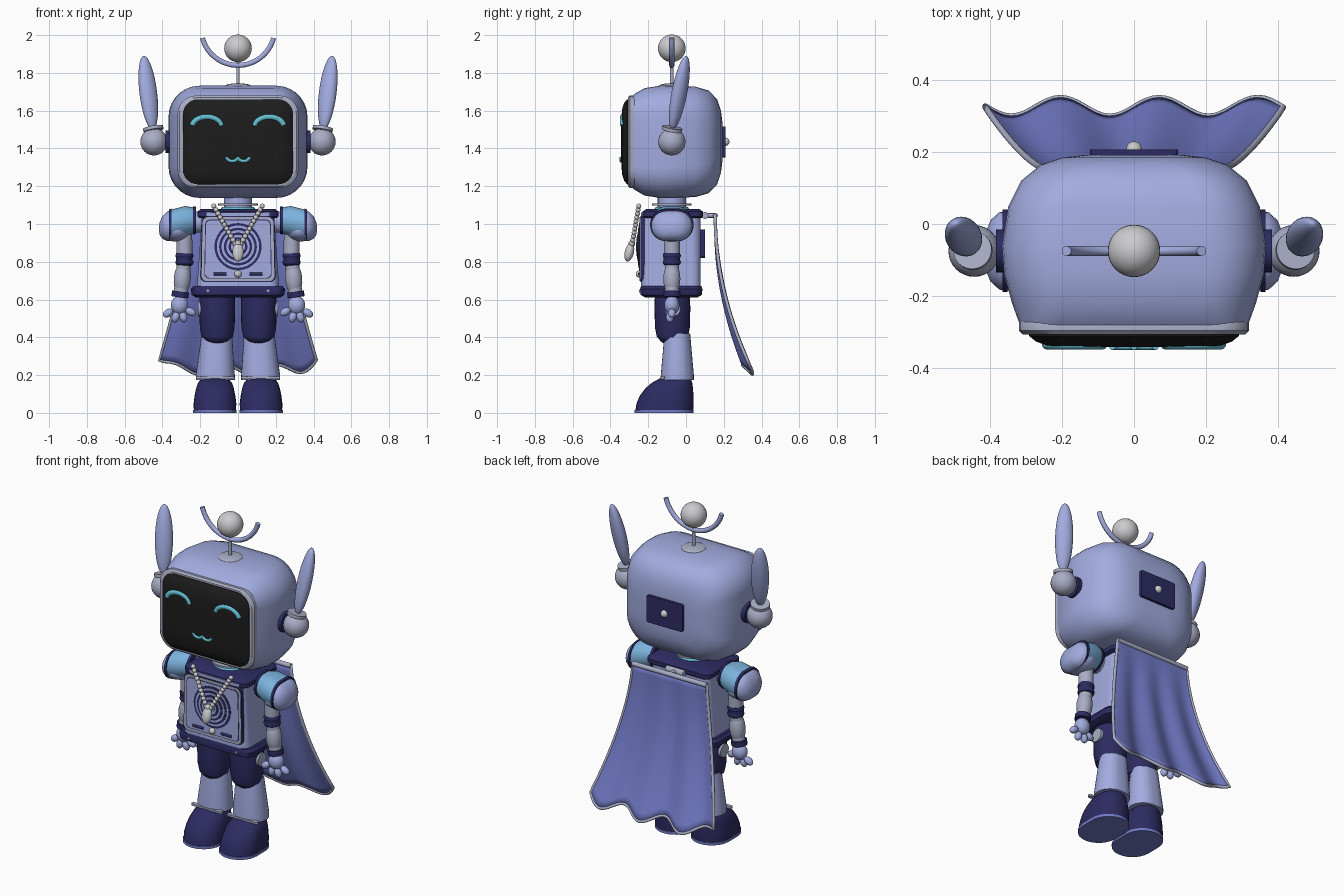
import bpy, bmesh
from math import sin, cos, pi, radians
from mathutils import Vector

if "Cube" in bpy.data.objects:
    bpy.data.objects.remove(bpy.data.objects["Cube"])


def material(name, r, g, b):
    m = bpy.data.materials.new(name)
    m.use_nodes = True
    m.diffuse_color = (r, g, b, 1)
    m.node_tree.nodes["Principled BSDF"].inputs["Base Color"].default_value = (r, g, b, 1)
    return m


LAV = material("lavender", .36, .41, .74)
NAVY = material("navy", .026, .024, .12)
BLACK = material("screen black", .012, .012, .012)
CYAN = material("cyan", .13, .52, .65)
SKY = material("sky blue", .2, .45, .72)
GREY = material("pale grey", .6, .6, .62)
TRIM = material("grey lavender", .4, .42, .56)
CAPE = material("violet blue", .17, .2, .58)


def add_mesh(name, bm, mat):
    bmesh.ops.recalc_face_normals(bm, faces=bm.faces)
    me = bpy.data.meshes.new(name)
    bm.to_mesh(me)
    bm.free()
    me.materials.append(mat)
    ob = bpy.data.objects.new(name, me)
    bpy.context.collection.objects.link(ob)
    return ob


def loft(name, mat, axis, rings, taper=0):
    """Skin of rounded rectangles (t, centre a, centre b, half a, half b, radius)."""
    bm = bmesh.new()
    loops = []
    for t, ca, cb, ha, hb, r in rings:
        r = min(r, ha, hb)
        loop = []
        for q, (sa, sb) in enumerate(((1, 1), (-1, 1), (-1, -1), (1, -1))):
            for k in range(8):
                w = (q + k / 7) * pi / 2
                a = ca + sa * (ha - r) + r * cos(w)
                b = cb + sb * (hb - r) + r * sin(w)
                co = {"x": (t, a, b), "y": (a, t, b), "z": (a, b, t)}[axis]
                loop.append(bm.verts.new(co))
        loops.append(loop)
    for lo, hi in zip(loops, loops[1:]):
        for i in range(len(lo)):
            j = (i + 1) % len(lo)
            bm.faces.new((lo[i], lo[j], hi[j], hi[i]))
    bm.faces.new(loops[0])
    bm.faces.new(loops[-1])
    if taper:
        mid = sum(v.co.z for v in bm.verts) / len(bm.verts)
        for v in bm.verts:
            v.co.x *= 1 - taper * (v.co.z - mid)
    bmesh.ops.remove_doubles(bm, verts=bm.verts, dist=.0002)
    return add_mesh(name, bm, mat)


def ball(name, mat, loc, size, direction=(0, 0, 1), seg=24):
    bm = bmesh.new()
    bmesh.ops.create_uvsphere(bm, u_segments=seg, v_segments=seg // 2, radius=1)
    ob = add_mesh(name, bm, mat)
    ob.location = loc
    ob.scale = (size,) * 3 if isinstance(size, float) else size
    ob.rotation_euler = Vector(direction).to_track_quat("Z", "Y").to_euler()
    return ob


def rod(name, mat, p, q, r1, r2=None):
    p, q = Vector(p), Vector(q)
    bm = bmesh.new()
    bmesh.ops.create_cone(bm, cap_ends=True, segments=28, radius1=r1,
                          radius2=r1 if r2 is None else r2, depth=(q - p).length)
    ob = add_mesh(name, bm, mat)
    ob.location = (p + q) / 2
    ob.rotation_euler = (q - p).to_track_quat("Z", "Y").to_euler()
    return ob


def tube(name, mat, points, r, closed=False):
    cu = bpy.data.curves.new(name, "CURVE")
    cu.dimensions = "3D"
    cu.bevel_depth, cu.bevel_resolution, cu.use_fill_caps = r, 3, True
    sp = cu.splines.new("POLY")
    sp.points.add(len(points) - 1)
    for pt, co in zip(sp.points, points):
        pt.co = (*co, 1)
    sp.use_cyclic_u = closed
    cu.materials.append(mat)
    ob = bpy.data.objects.new(name, cu)
    bpy.context.collection.objects.link(ob)
    return ob


def arc(cx, y, cz, rx, rz, start, end, n=20):
    return [(cx + rx * cos(radians(start + (end - start) * i / n)), y,
             cz + rz * sin(radians(start + (end - start) * i / n))) for i in range(n + 1)]


def plate(name, mat, y0, y1, z, hw, hh, r, taper=0):
    return loft(name, mat, "y", [(y, 0, z, hw, hh, r) for y in (y0, y1)], taper)


# Head shell, screen frame and screen
HZ, AY = 1.435, -.075
loft("head", LAV, "y", [(y, 0, HZ, w, h, r) for y, w, h, r in (
    (.192, .14, .11, .09), (.185, .2, .165, .12), (.165, .26, .225, .15), (.12, .315, .272, .16),
    (.05, .35, .292, .165), (-.06, .368, .297, .165), (-.14, .362, .297, .16),
    (-.22, .34, .284, .15), (-.27, .322, .255, .12), (-.285, .315, .242, .1))])
loft("screen_frame", TRIM, "y", [(y, 0, HZ, w, h, .1) for y, w, h in (
    (-.25, .31, .235), (-.275, .32, .245), (-.297, .32, .245), (-.308, .31, .235))])
loft("screen", BLACK, "y", [(y, 0, HZ, w, h, r) for y, w, h, r in (
    (-.29, .293, .226, .08), (-.312, .292, .225, .08), (-.328, .272, .205, .075),
    (-.339, .24, .17, .07), (-.343, .15, .1, .05))])
for s in (1, -1):
    tube("eye", CYAN, arc(s * .165, -.335, 1.515, .078, .052, 8, 172), .015)
    tube("mouth", CYAN, arc(s * .03, -.342, 1.355, .03, .022, 180, 360), .009)

# Back hatch and antenna
plate("back_hatch", NAVY, .16, .208, HZ, .122, .082, .012)
ball("hatch_button", GREY, (0, .208, HZ), .022)
ball("antenna_base", TRIM, (0, AY, 1.73), (.07, .07, .015))
rod("antenna_rod", TRIM, (0, AY, 1.72), (0, AY, 1.87), .009)
tube("antenna_arc", LAV, arc(0, AY, 2.035, .195, .195, 195, 345, 32), .014)
ball("antenna_ball", GREY, (0, AY, 1.93), .073, seg=32)

# Ears
for s in (1, -1):
    rod("ear_mount", NAVY, (s * .34, AY, HZ), (s * .385, AY, HZ), .06)
    ball("ear_ball", TRIM, (s * .445, AY, HZ), .072, seg=32)
    rod("ear_collar", TRIM, (s * .447, AY, 1.495), (s * .45, AY + .003, 1.512), .054)
    ball("ear", LAV, (s * .475, -.035, 1.695), (.05, .038, .2), (s * .12, .19, 1), seg=32)

# Neck
rod("neck", LAV, (0, AY, 1.05), (0, AY, 1.16), .075)
rod("neck_ring", TRIM, (0, AY, 1.098), (0, AY, 1.108), .105)
rod("neck_base", CYAN, (0, AY, 1.06), (0, AY, 1.09), .105, .085)

# Torso with upper and lower bands
TY = -.08
loft("torso", LAV, "z", [(.63, 0, TY, .22, .158, .05), (1.06, 0, TY, .19, .158, .05)])
loft("upper_band", NAVY, "z", [(z, 0, TY + .01, w, d, .04) for z, w, d in (
    (1.032, .205, .15), (1.04, .215, .16), (1.065, .215, .16), (1.08, .195, .14))])
loft("lower_band", NAVY, "z", [(z, 0, TY + .002, w, d, .05) for z, w, d in (
    (.612, .225, .14), (.625, .245, .162), (.655, .25, .165), (.672, .235, .16))])
plate("back_pack", NAVY, .06, .1, .895, .12, .075, .015)

# Chest panel, speaker and controls
plate("panel_rim", NAVY, -.22, -.242, .867, .195, .175, .03, .1)
plate("panel_border", TRIM, -.22, -.245, .867, .19, .17, .03, .1)
plate("panel_groove", NAVY, -.22, -.246, .867, .176, .156, .025, .1)
plate("panel_face", LAV, -.22, -.247, .867, .172, .152, .025, .1)
for i in range(9):
    rod("speaker_ring", CYAN if i == 8 else (LAV if i % 2 else NAVY), (0, -.22, .88),
        (0, -.249 - i * .002, .88), .125 - i * .0125)
ball("chest_button", GREY, (0, -.247, .735), .019)
for s in (1, -1):
    rod("chest_slot", NAVY, (s * .06, -.247, .735), (s * .13, -.247, .735), .008)
    rod("band_stud", TRIM, (s * .16, -.235, .645), (s * .16, -.25, .645), .008)

# Bead necklace and pendant
for s in (1, -1):
    for i in range(11):
        t = i / 10
        ball("bead", GREY, (s * (.128 - .113 * t), -.25 - .035 * t, 1.095 - .2 * t), .0135, seg=12)
ball("pendant", GREY, (0, -.3, .85), (.03, .024, .05), (0, .25, 1))
ball("pendant_cap", GREY, (0, -.288, .895), .018)

# Arms
for s in (1, -1):
    def shoulder(name, mat, rows):
        loft(name, mat, "x", [(s * x, AY, z, d, h, .2) for x, z, d, h in rows])
    rod("shoulder_joint", LAV, (s * .17, AY, 1.01), (s * .25, AY, 1.01), .055)
    shoulder("shoulder_band", SKY, ((.225, 1.02, .08, .066), (.28, 1.015, .105, .08),
                                    (.36, .995, .11, .08)))
    shoulder("shoulder_inner_edge", NAVY, ((.222, 1.02, .088, .072), (.238, 1.018, .092, .075)))
    shoulder("shoulder_outer_edge", NAVY, ((.352, .998, .115, .084), (.366, .993, .115, .084)))
    shoulder("shoulder_cap", LAV, ((.35, .99, .11, .081), (.375, .988, .108, .078),
                                   (.4, .982, .085, .06), (.414, .976, .05, .035),
                                   (.419, .973, .015, .01)))
    ball("shoulder_underside", LAV, (s * .33, AY, .965), (.08, .1, .058))
    rod("upper_arm", TRIM, (s * .285, AY, .97), (s * .283, AY, .83), .042)
    for z in (.797, .832):
        ball("elbow_band", NAVY, (s * .283, AY, z), (.048, .048, .026))
    rod("elbow", NAVY, (s * .285, AY, .785), (s * .283, AY, .845), .044)
    ball("forearm", TRIM, (s * .295, AY, .71), (.045, .045, .09), (s * -.08, 0, 1))
    rod("forearm_core", TRIM, (s * .304, AY, .63), (s * .285, AY, .8), .037)
    rod("wrist_band", NAVY, (s * .308, AY, .612), (s * .304, AY, .642), .045)
    ball("hand", LAV, (s * .31, AY, .57), (.046, .04, .05))
    for x, y, z in ((.37, AY, .528), (.33, -.085, .508), (.29, -.085, .508), (.25, -.09, .535)):
        ball("finger", LAV, (s * x, y, z), (.021, .021, .03), (s * (x - .31), 0, z - .57), seg=16)

# Legs and boots
for s in (1, -1):
    X = s * .11
    loft("thigh", NAVY, "z", [(z, X, -.072, w, w, .2) for z, w in (
        (.4, .082), (.45, .092), (.55, .095), (.62, .093))])
    ball("knee", NAVY, (X, -.088, .425), (.08, .066, .064))
    rod("hip_disc", TRIM, (s * .19, -.07, .55), (s * .212, -.07, .55), .04)
    loft("shin", LAV, "z", [(z, s * x, -.046, w, w * .85, .2) for z, x, w in (
        (.175, .12, .103), (.2, .12, .103), (.42, .112, .08))])
    loft("ankle_strap", TRIM, "z", [(z, s * .12, -.125, .103, .012, .01) for z in (.18, .192)])
    loft("boot", NAVY, "z", [(z, s * .122, (front + back) / 2, w, (back - front) / 2, .2)
                             for z, front, back, w in (
        (.012, -.268, .038, .112), (.05, -.262, .04, .113), (.09, -.245, .04, .108),
        (.13, -.215, .037, .1), (.16, -.18, .033, .09), (.182, -.14, .025, .07))])
    loft("sole", CAPE, "z", [(z, s * .122, -.116, .115, .157, .2) for z in (0, .016)])


# Cape: flared, rippled sheet with a trimmed edge
def cape_point(u, v):
    x = u * (.25 + .165 * v ** 1.4)
    ripple = cos(2 * pi * (u * .415 - .07) / .275)
    y = .155 + .17 * v ** 2 + .026 * v * ripple
    drop = .815 + .025 * ripple - .05 * u ** 8
    return x, y, 1.045 - drop * v


NU, NV = 48, 20
bm = bmesh.new()
grid = [[bm.verts.new(cape_point(2 * i / NU - 1, j / NV)) for i in range(NU + 1)]
        for j in range(NV + 1)]
for j in range(NV):
    for i in range(NU):
        bm.faces.new((grid[j][i], grid[j][i + 1], grid[j + 1][i + 1], grid[j + 1][i]))
edge = ([v.co[:] for v in grid[0]] + [row[-1].co[:] for row in grid[1:]]
        + [v.co[:] for v in grid[-1][-2::-1]] + [row[0].co[:] for row in grid[-2:0:-1]])
cape = add_mesh("cape", bm, CAPE)
solid = cape.modifiers.new("thickness", "SOLIDIFY")
solid.thickness, solid.offset = .01, 0
tube("cape_trim", TRIM, edge, .009, True)
rod("cape_bar", TRIM, (-.25, .155, 1.045), (.25, .155, 1.045), .014)
rod("cape_clasp", TRIM, (-.06, .1, 1.045), (.06, .1, 1.045), .018)
rod("cape_link", TRIM, (0, .07, 1.045), (0, .155, 1.045), .012)

# Smooth shading with crisp edges
bpy.ops.object.select_all(action="DESELECT")
for ob in bpy.context.scene.objects:
    if ob.type == "MESH":
        ob.select_set(True)
        bpy.context.view_layer.objects.active = ob
bpy.ops.object.shade_smooth_by_angle(angle=radians(40))
